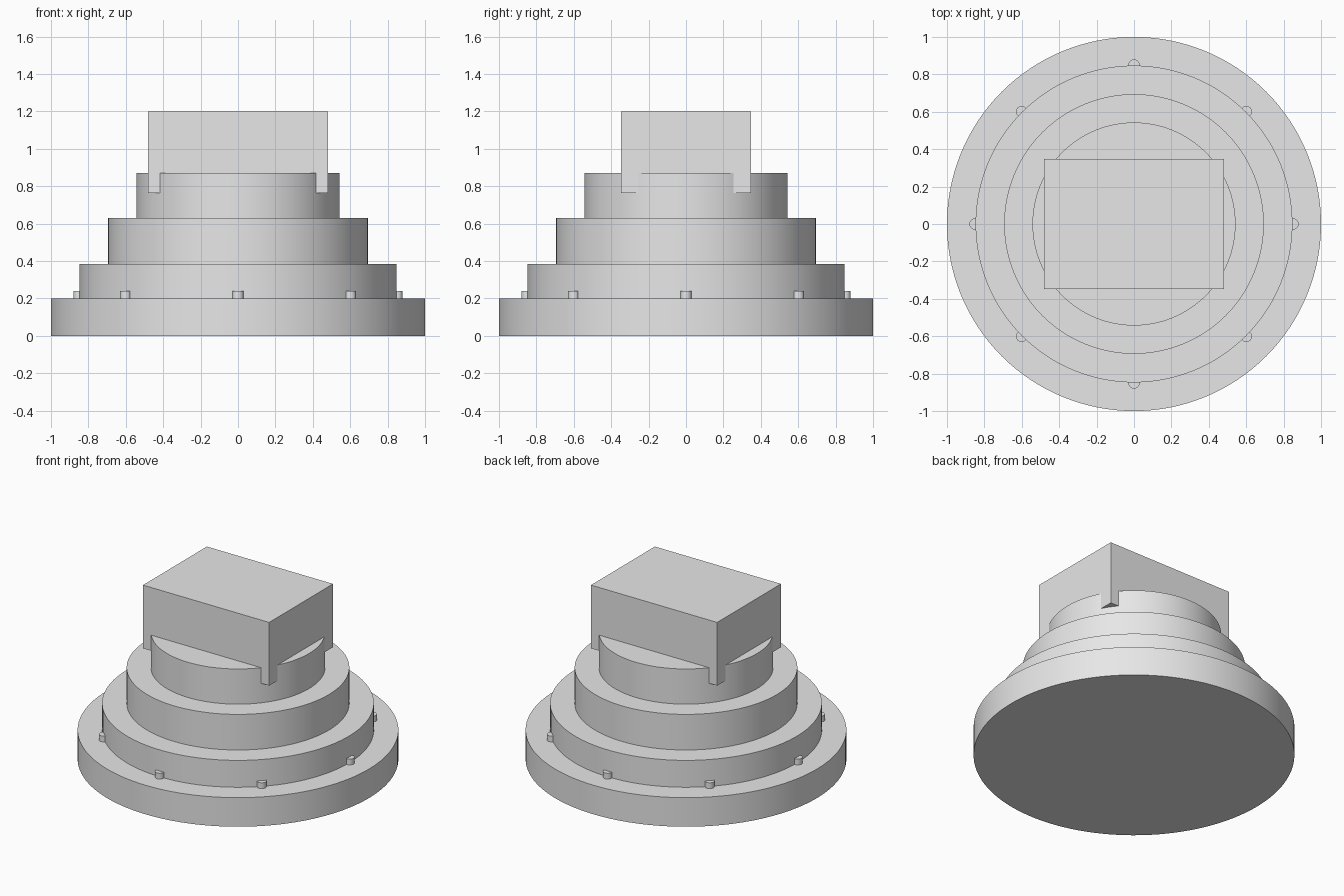
import bpy
import math

default_cube = bpy.data.objects.get("Cube")
if default_cube:
    bpy.data.objects.remove(default_cube, do_unlink=True)

# Single plain grey
grey = bpy.data.materials.new("light_grey")
grey.use_nodes = True
grey.diffuse_color = (0.8, 0.8, 0.8, 1)
grey.node_tree.nodes["Principled BSDF"].inputs["Base Color"].default_value = (0.8, 0.8, 0.8, 1)


def disc(name, radius, bottom, top, x=0, y=0, sides=128):
    """Upright cylinder with smooth walls and sharp rims."""
    bpy.ops.mesh.primitive_cylinder_add(
        vertices=sides, radius=radius, depth=top - bottom,
        location=(x, y, (bottom + top) / 2))
    obj = bpy.context.object
    obj.name = name
    obj.data.materials.append(grey)
    bpy.ops.object.shade_smooth_by_angle(angle=math.radians(35))
    return obj


# Stepped round tiers, stacked from the ground up
tiers = [("base_tier", 1.0, 0.2), ("lower_tier", 0.847, 0.385),
         ("middle_tier", 0.694, 0.63), ("upper_tier", 0.543, 0.872)]
bottom = 0
for name, radius, top in tiers:
    disc(name, radius, bottom, top)
    bottom = top

# Ring of small pegs around the foot of the lower tier
for i in range(8):
    angle = i * math.tau / 8
    disc(f"peg_{i + 1}", 0.03, 0.2, 0.24,
         0.85 * math.cos(angle), 0.85 * math.sin(angle), 32)

# Rectangular block sunk into the upper tier, its corners overhanging
bpy.ops.mesh.primitive_cube_add(size=1, location=(0, 0, 0.9825))
block = bpy.context.object
block.name = "top_block"
block.scale = (0.96, 0.694, 0.435)
bpy.ops.object.transform_apply(location=False, rotation=False, scale=True)
block.data.materials.append(grey)
